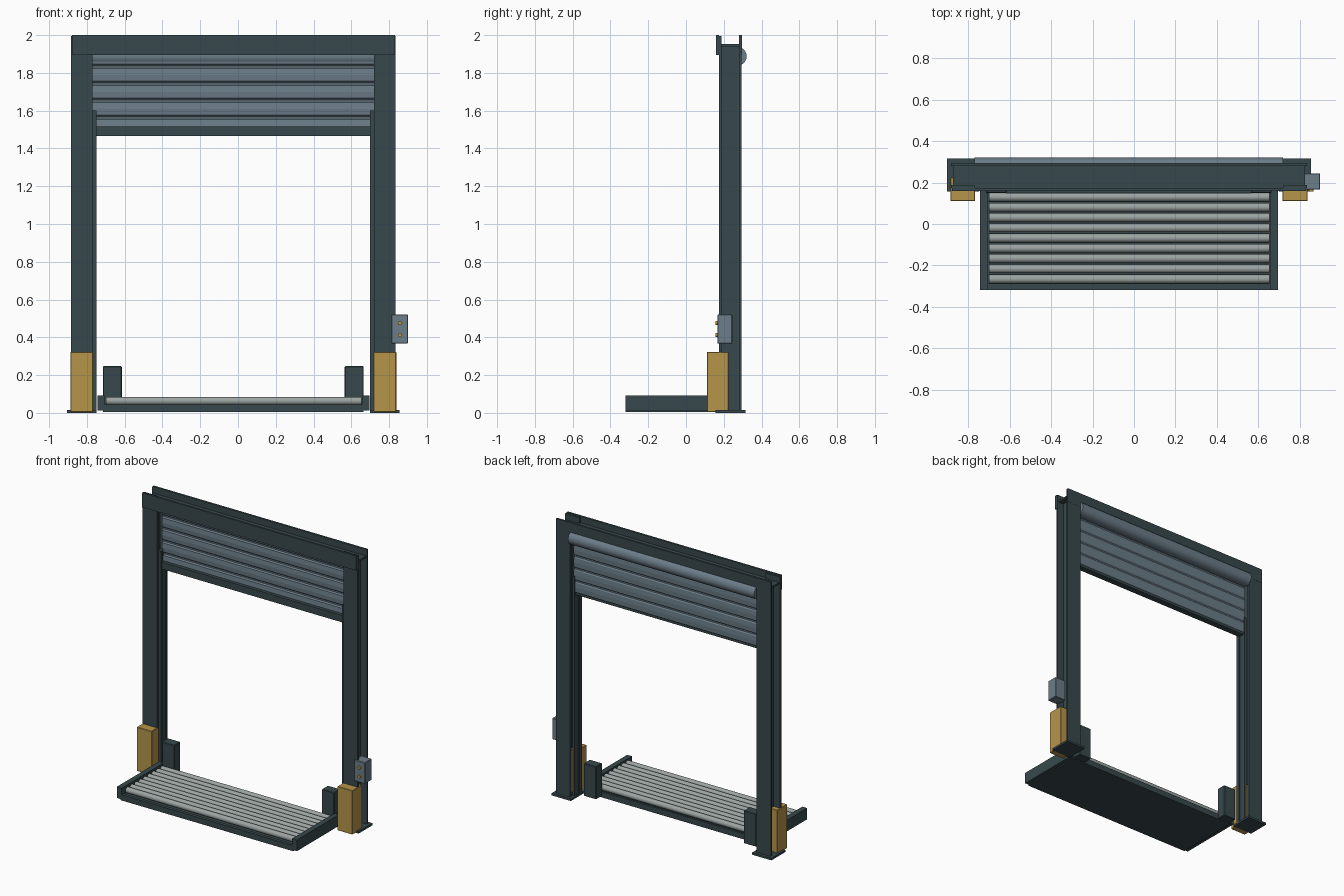
import bpy, bmesh, math
from mathutils import Vector

if "Cube" in bpy.data.objects:
    bpy.data.objects.remove(bpy.data.objects["Cube"])


def material(name, rgb):
    m = bpy.data.materials.new(name)
    m.diffuse_color = (*rgb, 1)
    m.use_nodes = True
    m.node_tree.nodes["Principled BSDF"].inputs["Base Color"].default_value = m.diffuse_color
    return m


STEEL = material("dark_steel", (0.04, 0.066, 0.073))
SLATE = material("slate_blue", (0.15, 0.205, 0.25))
YELLOW = material("safety_yellow", (0.47, 0.30, 0.07))
ROLLER = material("pale_grey", (0.33, 0.37, 0.36))

CX = -0.025  # centre of the gate frame


def finish(name, bm, mat, smooth=False):
    bmesh.ops.recalc_face_normals(bm, faces=bm.faces[:])
    me = bpy.data.meshes.new(name)
    bm.to_mesh(me)
    bm.free()
    me.materials.append(mat)
    ob = bpy.data.objects.new(name, me)
    bpy.context.collection.objects.link(ob)
    if smooth:
        bpy.context.view_layer.objects.active = ob
        ob.select_set(True)
        bpy.ops.object.shade_smooth_by_angle(angle=math.radians(35))
        ob.select_set(False)
    return ob


def boxes(name, spans, mat, bevel=0.0):
    """One object from boxes given as (x0, x1, y0, y1, z0, z1)."""
    bm = bmesh.new()
    for x0, x1, y0, y1, z0, z1 in spans:
        vs = bmesh.ops.create_cube(bm, size=1)["verts"]
        for v in vs:
            v.co = Vector(((x0 + x1) / 2 + v.co.x * (x1 - x0),
                           (y0 + y1) / 2 + v.co.y * (y1 - y0),
                           (z0 + z1) / 2 + v.co.z * (z1 - z0)))
    if bevel:
        bmesh.ops.bevel(bm, geom=bm.edges[:], offset=bevel, segments=1, affect='EDGES')
    return finish(name, bm, mat)


def extrude_x(name, profile, x0, x1, mat, smooth=False):
    """Extrude a (y, z) outline along x."""
    bm = bmesh.new()
    f = bm.faces.new([bm.verts.new((x0, y, z)) for y, z in profile])
    r = bmesh.ops.extrude_face_region(bm, geom=[f])
    for v in r["geom"]:
        if isinstance(v, bmesh.types.BMVert):
            v.co.x = x1
    return finish(name, bm, mat, smooth)


def circle(y, z, r, n):
    return [(y + r * math.cos(2 * math.pi * i / n), z + r * math.sin(2 * math.pi * i / n))
            for i in range(n)]


# Left and right frame parts, mirrored about the frame centre
for s, side in ((-1, "left"), (1, "right")):
    def mx(a, b):
        return tuple(sorted((CX + s * a, CX + s * b)))

    # I-beam column: two flanges and a web
    boxes(side + "_column", [
        (*mx(0.745, 0.86), 0.175, 0.189, 0.01, 1.995),
        (*mx(0.745, 0.86), 0.281, 0.295, 0.01, 1.995),
        (*mx(0.796, 0.809), 0.188, 0.282, 0.01, 1.95)], STEEL)
    boxes(side + "_base_plate", [(*mx(0.725, 0.88), 0.157, 0.316, 0, 0.015)], STEEL)
    boxes(side + "_guide_rail", [(*mx(0.725, 0.75), 0.19, 0.215, 0.01, 1.6),
                                 (*mx(0.735, 0.75), 0.215, 0.262, 0.01, 1.6)], STEEL)
    boxes(side + "_guard", [(*mx(0.743, 0.863), 0.11, 0.225, 0.005, 0.323)], YELLOW, 0.003)
    boxes(side + "_stop_bracket", [(*mx(0.59, 0.69), 0.15, 0.22, 0.01, 0.247)], STEEL, 0.004)
    boxes(side + "_platform_rail", [(*mx(0.682, 0.72), -0.32, 0.16, 0.012, 0.093)], STEEL)

# Header: beam lying on its side with a trough on top
boxes("header_beam", [
    (-0.88, 0.832, 0.16, 0.175, 1.895, 2.0),
    (-0.88, 0.832, 0.281, 0.296, 1.895, 2.0),
    (-0.875, 0.827, 0.174, 0.282, 1.94, 1.953)], STEEL)

# Rolled shutter drum behind the header
extrude_x("shutter_roll", circle(0.271, 1.888, 0.05, 24), -0.77, 0.72, SLATE, True)

# Shutter curtain: slats with a shallow bulge and grooves between them
for i in range(5):
    z = 1.48 + 0.09 * i
    slat = [(0.24, z), (0.231, z + 0.008), (0.228, z + 0.04), (0.231, z + 0.072),
            (0.24, z + 0.08), (0.24, z + 0.09), (0.248, z + 0.09), (0.248, z + 0.08),
            (0.254, z + 0.072), (0.256, z + 0.04), (0.254, z + 0.008), (0.248, z)]
    extrude_x(f"shutter_slat_{i + 1}", slat, -0.77, 0.72, SLATE)
boxes("shutter_bottom_bar", [(-0.768, 0.718, 0.205, 0.25, 1.465, 1.515)], STEEL)

# Platform tray, end beams and rollers
boxes("platform_tray", [(-0.715, 0.665, -0.318, 0.158, 0.004, 0.04)], STEEL)
boxes("platform_end_beams", [(-0.715, 0.665, -0.32, -0.296, 0.004, 0.045),
                             (-0.715, 0.665, 0.145, 0.16, 0.004, 0.045)], STEEL)
for i in range(9):
    extrude_x(f"roller_{i + 1}", circle(-0.266 + 0.0495 * i, 0.063, 0.021, 16),
              -0.70, 0.655, ROLLER, True)

# Control box with two buttons
boxes("control_box", [(0.813, 0.90, 0.166, 0.245, 0.367, 0.52)], SLATE, 0.003)
for i, z in enumerate((0.412, 0.475)):
    bm = bmesh.new()
    front = [bm.verts.new((0.857 + a, 0.156, b)) for a, b in circle(0, z, 0.011, 12)]
    f = bm.faces.new(front)
    r = bmesh.ops.extrude_face_region(bm, geom=[f])
    for v in r["geom"]:
        if isinstance(v, bmesh.types.BMVert):
            v.co.y = 0.17
    finish(f"control_button_{i + 1}", bm, YELLOW)
